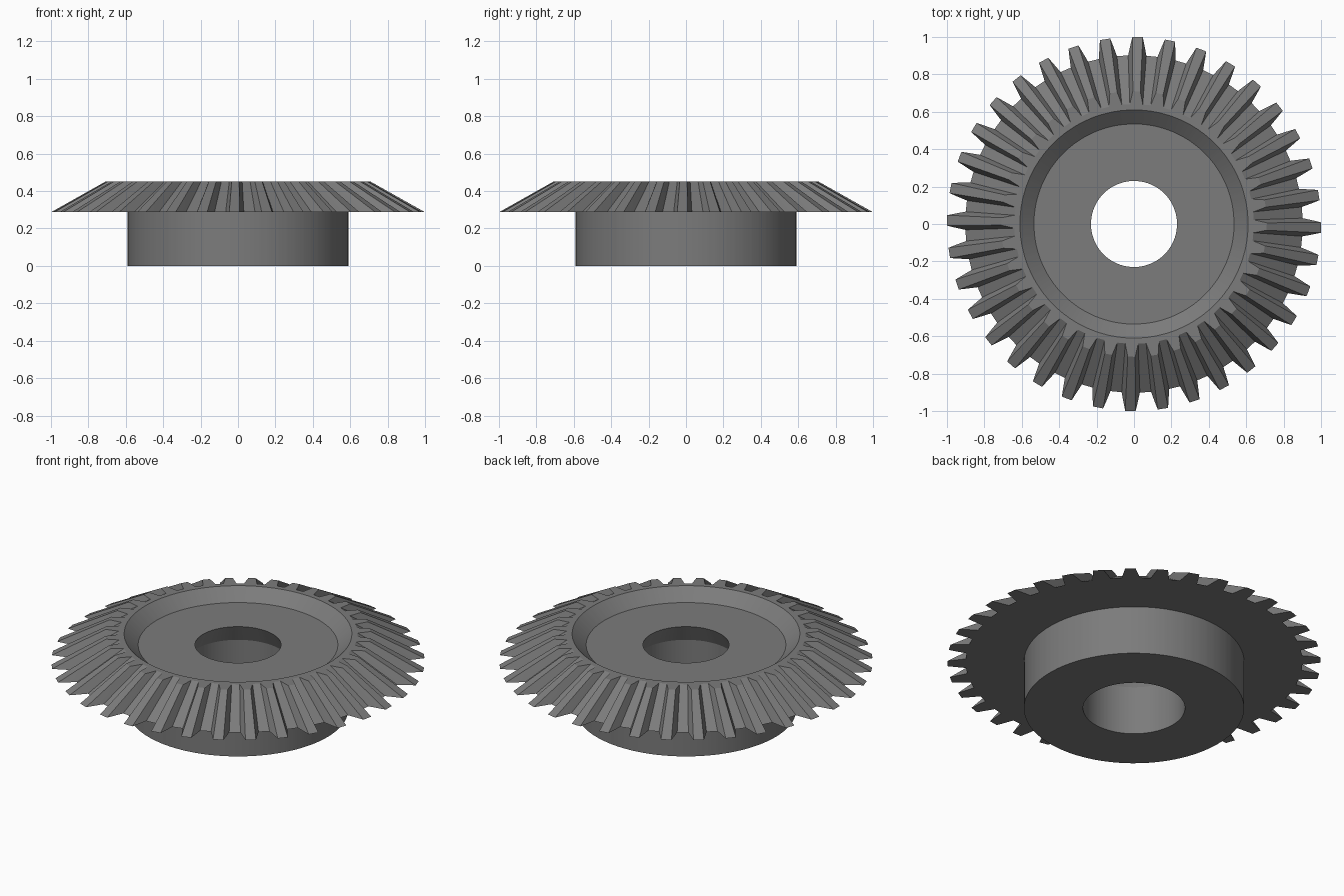
import bpy, bmesh, math

if "Cube" in bpy.data.objects:
    bpy.data.objects.remove(bpy.data.objects["Cube"])

TEETH = 36
OFFSET = math.radians(-1.1)
# one tooth outline: (angle from tooth centre in degrees, radius at the large end)
TOOTH = [(-3.1, 0.902), (-2.35, 0.95), (-1.6, 1.0), (1.6, 1.0), (2.35, 0.95), (3.1, 0.902)]
SMALL_END = 0.71   # teeth shrink towards the cone apex

outline = [(OFFSET + 2 * math.pi * t / TEETH + math.radians(a), r)
           for t in range(TEETH) for a, r in TOOTH]

bm = bmesh.new()


def ring(z, radius=None, scale=1.0):
    """Plain circle when radius is given, otherwise the toothed outline."""
    return [bm.verts.new(((radius or r * scale) * math.cos(a),
                          (radius or r * scale) * math.sin(a), z)) for a, r in outline]


# closed section of the gear, bottom bore edge outwards, over the teeth and back
rings = [
    ring(0.0, 0.273), ring(0.0, 0.59), ring(0.287, 0.59),   # hub
    ring(0.287), ring(0.45, scale=SMALL_END),               # teeth
    ring(0.45, 0.61), ring(0.385, 0.535),                   # dished recess
    ring(0.385, 0.23), ring(0.287, 0.273),                  # tapered bore
]
n = len(outline)
for k, low in enumerate(rings):
    high = rings[(k + 1) % len(rings)]
    for i in range(n):
        j = (i + 1) % n
        bm.faces.new((low[i], low[j], high[j], high[i]))
bmesh.ops.recalc_face_normals(bm, faces=bm.faces)

mesh = bpy.data.meshes.new("bevel_gear")
bm.to_mesh(mesh)
bm.free()
gear = bpy.data.objects.new("bevel_gear", mesh)
bpy.context.collection.objects.link(gear)

# steel colour
steel = bpy.data.materials.new("dark_grey_steel")
steel.diffuse_color = (0.2, 0.2, 0.2, 1)
steel.use_nodes = True
steel.node_tree.nodes["Principled BSDF"].inputs["Base Color"].default_value = steel.diffuse_color
mesh.materials.append(steel)

bpy.context.view_layer.objects.active = gear
gear.select_set(True)
bpy.ops.object.shade_smooth_by_angle(angle=math.radians(20))
